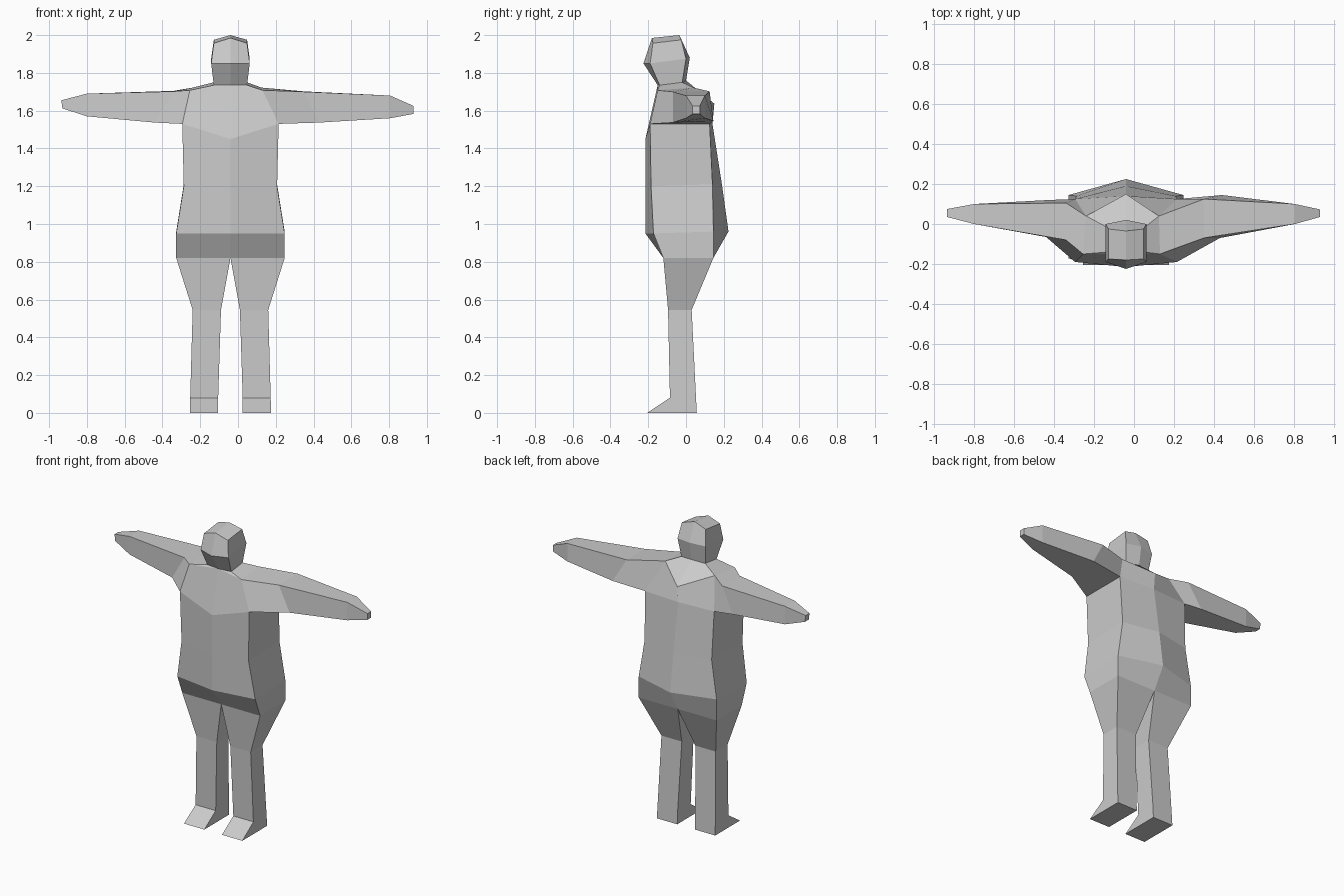
import bpy, bmesh

if "Cube" in bpy.data.objects:
    bpy.data.objects.remove(bpy.data.objects["Cube"], do_unlink=True)

CX = -0.04  # body centre line

grey = bpy.data.materials.new("light grey")
grey.use_nodes = True
COLOR = (0.6, 0.6, 0.6, 1)
grey.diffuse_color = COLOR
grey.node_tree.nodes["Principled BSDF"].inputs["Base Color"].default_value = COLOR


def build(name, faces):
    """Flat-shaded object from faces given as lists of points, welded together."""
    bm = bmesh.new()
    for f in faces:
        bm.faces.new([bm.verts.new((x + CX, y, z)) for x, y, z in f])
    bmesh.ops.remove_doubles(bm, verts=bm.verts, dist=0.0005)
    bmesh.ops.recalc_face_normals(bm, faces=bm.faces)
    me = bpy.data.meshes.new(name)
    bm.to_mesh(me)
    bm.free()
    me.materials.append(grey)
    ob = bpy.data.objects.new(name, me)
    bpy.context.collection.objects.link(ob)
    return ob


def loft(rings, cap_start=False, cap_end=False):
    """Quads between matching rings of points."""
    faces = []
    for a, b in zip(rings, rings[1:]):
        n = len(a)
        faces += [[a[i], a[(i + 1) % n], b[(i + 1) % n], b[i]] for i in range(n)]
    if cap_start:
        faces.append(rings[0])
    if cap_end:
        faces.append(rings[-1])
    return faces


def six(w, fc, fs, bs, bc):
    """Six-sided ring; front centre, front side, back side, back centre as (y, z)."""
    return [(0, *fc), (w, *fs), (w, *bs), (0, *bc), (-w, *bs), (-w, *fs)]


def box(x0, x1, y0, y1, z, s):
    return [(s * x0, y0, z), (s * x1, y0, z), (s * x1, y1, z), (s * x0, y1, z)]


# Torso
chest = six(0.255, (-0.215, 1.45), (-0.19, 1.53), (0.125, 1.53), (0.14, 1.53))
torso = loft([
    six(0.287, (-0.12, 0.82), (-0.12, 0.82), (0.145, 0.82), (0.145, 0.82)),
    six(0.287, (-0.215, 0.95), (-0.172, 0.95), (0.145, 0.96), (0.225, 0.96)),
    six(0.247, (-0.215, 1.2), (-0.185, 1.2), (0.14, 1.21), (0.19, 1.21)),
    chest,
])

# Head, its lowest ring forming the neck
neck = six(0.088, (-0.15, 1.735), (-0.14, 1.735), (-0.02, 1.75), (0.0, 1.76))
head = loft([
    neck,
    six(0.102, (-0.225, 1.85), (-0.19, 1.85), (0.0, 1.875), (0.02, 1.88)),
    six(0.088, (-0.18, 1.985), (-0.175, 1.957), (-0.025, 1.975), (-0.035, 2.0)),
])
top = head and six(0.088, (-0.18, 1.985), (-0.175, 1.957), (-0.025, 1.975), (-0.035, 2.0))
head += [[top[0], top[1], top[2], top[3]], [top[3], top[4], top[5], top[0]]]
build("head", head)

# Arm rings: top front, bottom front, bottom back, top back; the arms differ a little
ARMS = {
    "left_arm": (1, (0.17, 0.165), [
        [(0.39, -0.07, 1.70), (0.47, -0.07, 1.537), (0.48, 0.145, 1.545), (0.39, 0.125, 1.702)],
        [(0.845, 0.0, 1.68), (0.845, 0.0, 1.56), (0.845, 0.1, 1.56), (0.845, 0.1, 1.68)],
        [(0.97, 0.035, 1.625), (0.97, 0.035, 1.583), (0.97, 0.073, 1.583), (0.97, 0.073, 1.625)]]),
    "right_arm": (-1, (0.215, 0.2), [
        [(0.30, -0.08, 1.702), (0.40, -0.065, 1.537), (0.39, 0.12, 1.545), (0.30, 0.105, 1.705)],
        [(0.76, 0.0, 1.69), (0.76, 0.0, 1.57), (0.76, 0.1, 1.57), (0.76, 0.1, 1.69)],
        [(0.895, 0.035, 1.655), (0.89, 0.035, 1.612), (0.89, 0.075, 1.612), (0.895, 0.075, 1.655)]]),
}
nape = (0, 0.15, 1.637)
for name, (s, (cw, dw), rings) in ARMS.items():
    front_pit, back_pit = (s * 0.255, -0.19, 1.53), (s * 0.255, 0.125, 1.53)
    front_top, back_top = (s * cw, -0.15, 1.708), (s * dw, 0.04, 1.722)
    nf, nb = (s * 0.088, -0.14, 1.735), (s * 0.088, -0.02, 1.75)
    # Chest, shoulder and upper back on this side
    torso += [
        [chest[0], front_pit, front_top, neck[0]],
        [neck[0], front_top, nf],
        [nf, front_top, back_top, nb],
        [nb, back_top, nape, neck[3]],
        [back_top, back_pit, chest[3], nape],
    ]
    shoulder = [front_top, front_pit, back_pit, back_top]
    rings = [shoulder] + [[(s * x, y, z) for x, y, z in r] for r in rings]
    build(name, loft(rings, cap_end=True))
build("torso", torso)

# Legs with wedge feet
for name, s in (("left_leg", 1), ("right_leg", -1)):
    build(name, loft([
        box(0.0, 0.287, -0.12, 0.145, 0.82, s),
        box(0.05, 0.20, -0.095, 0.03, 0.545, s),
        box(0.065, 0.213, -0.085, 0.053, 0.08, s),
        box(0.065, 0.215, -0.205, 0.057, 0.0, s),
    ], cap_end=True))
